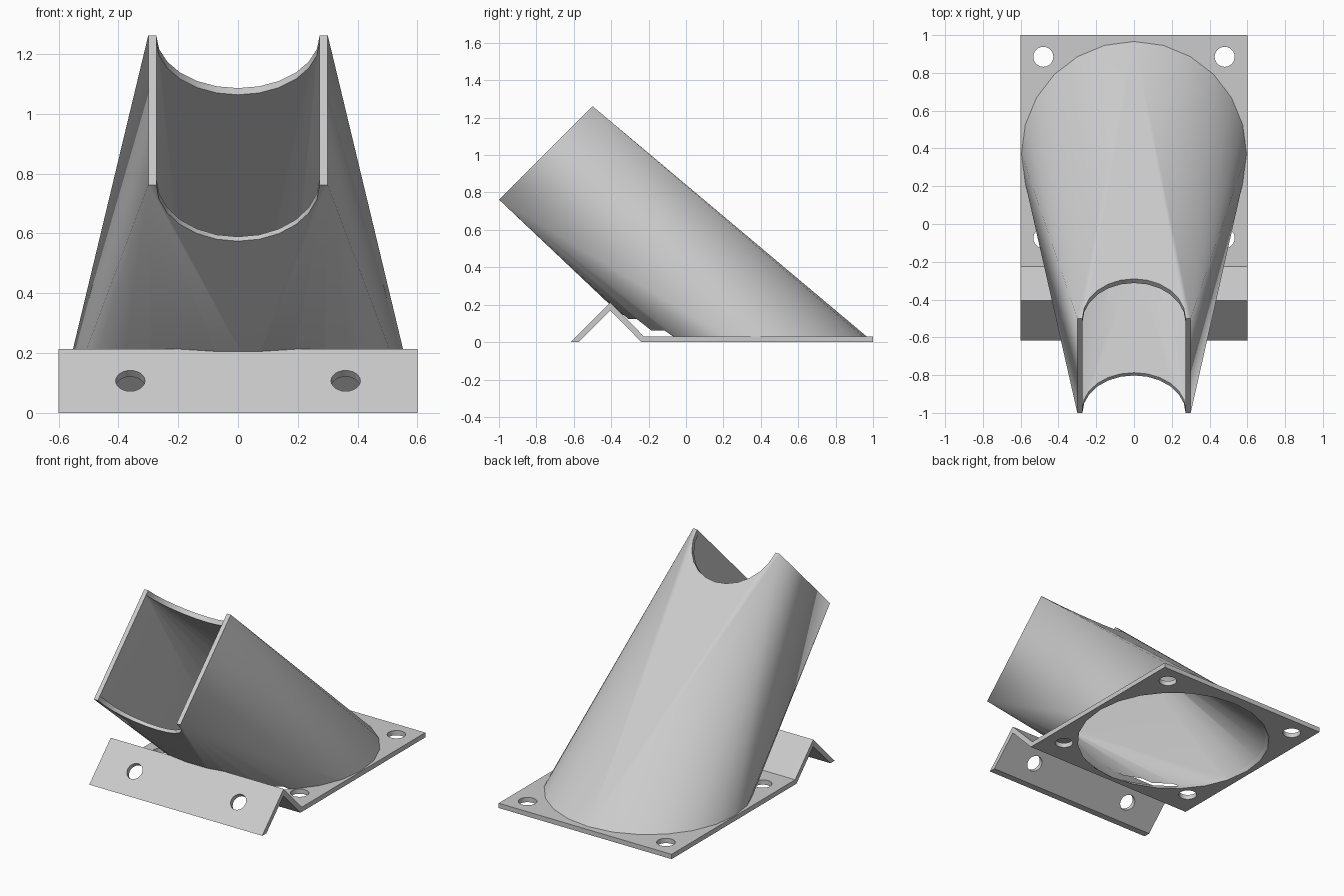
import bpy, bmesh, math
from mathutils import Matrix, Vector

cube = bpy.data.objects.get("Cube")
if cube:
    bpy.data.objects.remove(cube, do_unlink=True)

grey = bpy.data.materials.new("light grey")
grey.use_nodes = True
colour = (0.6, 0.6, 0.6, 1)
grey.diffuse_color = colour
grey.node_tree.nodes["Principled BSDF"].inputs["Base Color"].default_value = colour

SLANT = math.radians(45)
MOUTH = Vector((0, -0.75, 1.012))        # centre of the slanted upper end
ALONG = Vector((0, 1, 1)).normalized()   # up the slanted end
OUT = Vector((0, -1, 1)).normalized()    # out of the slanted end
BASE_Y = 0.375                           # centre of the round lower end


def make_object(name, bm):
    bmesh.ops.recalc_face_normals(bm, faces=bm.faces)
    mesh = bpy.data.meshes.new(name)
    bm.to_mesh(mesh)
    bm.free()
    mesh.materials.append(grey)
    obj = bpy.data.objects.new(name, mesh)
    bpy.context.collection.objects.link(obj)
    return obj


def funnel(name, half_width, half_height, radius, base_z, overshoot=0):
    """Convex skin from a slanted rectangle down to a round base."""
    bm = bmesh.new()
    for sx in (-1, 1):
        for su in (-1, 1):
            bm.verts.new(MOUTH + Vector((sx * half_width, 0, 0))
                         + ALONG * su * half_height + OUT * overshoot)
    bmesh.ops.create_circle(bm, segments=24, radius=radius,
                            matrix=Matrix.Translation((0, BASE_Y, base_z)))
    bmesh.ops.convex_hull(bm, input=bm.verts)
    bmesh.ops.dissolve_limit(bm, angle_limit=0.001, verts=bm.verts, edges=bm.edges)
    return make_object(name, bm)


def cylinder(name, centre, radius, depth, tilt=0):
    bm = bmesh.new()
    bmesh.ops.create_cone(bm, cap_ends=True, segments=24, radius1=radius,
                          radius2=radius, depth=depth,
                          matrix=Matrix.Translation(centre) @ Matrix.Rotation(tilt, 4, "X"))
    return make_object(name, bm)


def select_only(obj):
    bpy.ops.object.select_all(action="DESELECT")
    obj.select_set(True)
    bpy.context.view_layer.objects.active = obj


def cut(obj, cutter):
    mod = obj.modifiers.new("cut", "BOOLEAN")
    mod.operation = "DIFFERENCE"
    mod.solver = "EXACT"
    mod.object = cutter
    cutter.hide_render = True
    select_only(obj)
    bpy.ops.object.modifier_apply(modifier=mod.name)


# Mounting plate with its folded front flange, extruded from a side profile
profile = [(1, 0), (1, 0.03), (-0.225, 0.03), (-0.405, 0.213),
           (-0.617, 0), (-0.575, 0), (-0.405, 0.17), (-0.238, 0)]
bm = bmesh.new()
side = bm.faces.new([bm.verts.new((-0.6, y, z)) for y, z in profile])
extruded = bmesh.ops.extrude_face_region(bm, geom=[side])["geom"]
bmesh.ops.translate(bm, vec=(1.2, 0, 0),
                    verts=[v for v in extruded if isinstance(v, bmesh.types.BMVert)])
plate = make_object("mounting_plate", bm)

# Tapering duct
duct = funnel("duct", 0.3, 0.3535, 0.597, 0.025)

# Hollow through the duct and plate
cavity = funnel("cavity_cutter", 0.27, 0.3235, 0.57, -0.01, 0.01)
cut(duct, cavity)
cut(plate, cavity)

# Saddle-shaped mouth
saddle = cylinder("saddle_cutter", MOUTH, 0.273, 1.2, -SLANT)
cut(duct, saddle)
cutters = [cavity, saddle]

# Bolt holes in the plate and flange
for sx in (-1, 1):
    for y in (-0.075, 0.885):
        cutters.append(cylinder("plate_hole_cutter", (sx * 0.48, y, 0.015), 0.053, 0.1))
        cut(plate, cutters[-1])
    cutters.append(cylinder("flange_hole_cutter", (sx * 0.36, -0.51, 0.107),
                            0.049, 0.15, SLANT))
    cut(plate, cutters[-1])

for cutter in cutters:
    bpy.data.objects.remove(cutter, do_unlink=True)

# Smooth curved walls, crisp edges
for obj in (plate, duct):
    select_only(obj)
    bpy.ops.object.shade_smooth_by_angle(angle=math.radians(30))
